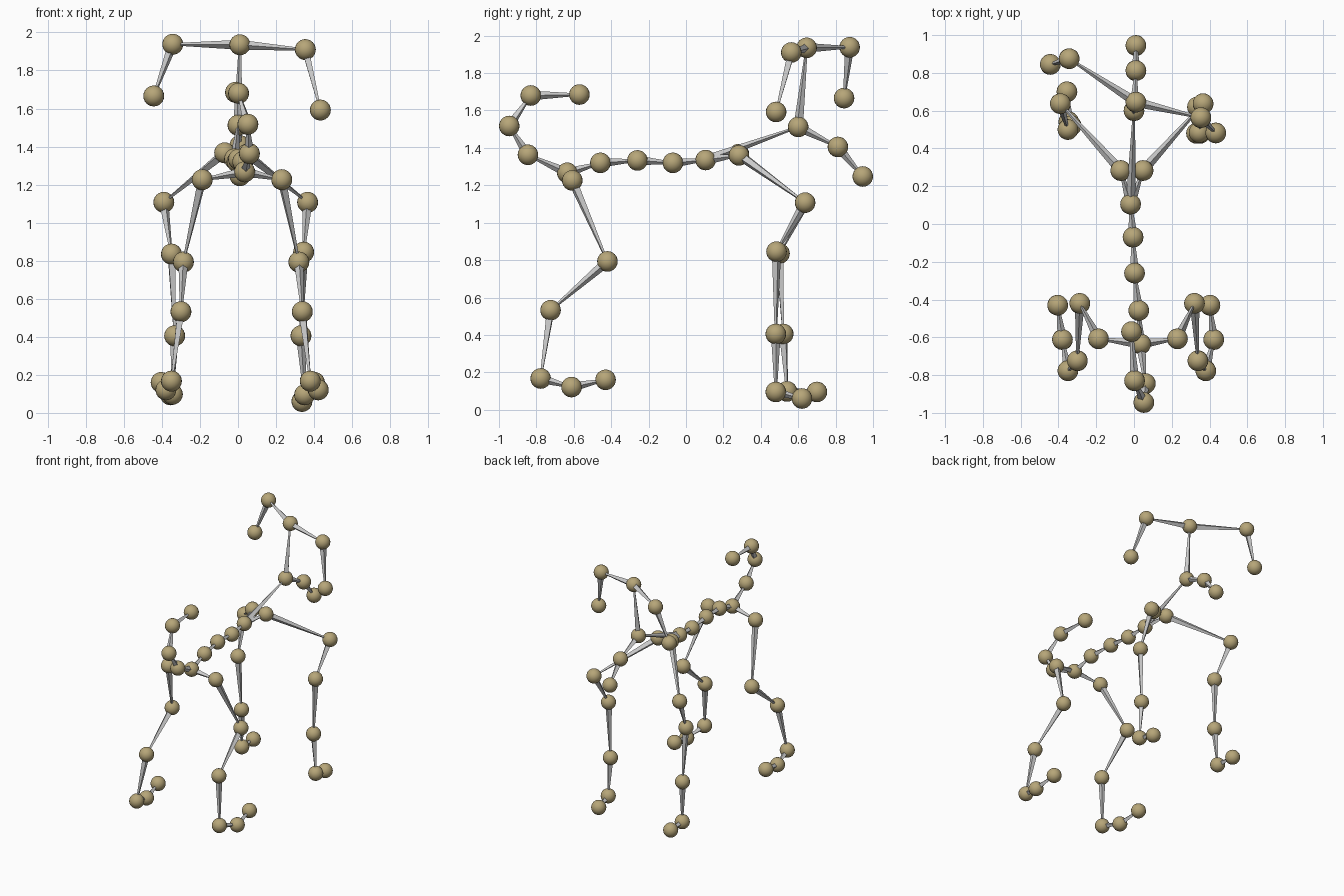
import bpy
from mathutils import Vector

if "Cube" in bpy.data.objects:
    bpy.data.objects.remove(bpy.data.objects["Cube"])

JOINT_R = 0.055
BONE_R, TIP_R = 0.026, 0.006

tan = bpy.data.materials.new("joint_tan")
tan.diffuse_color = (0.47, 0.38, 0.19, 1)
tan.use_nodes = True
tan.node_tree.nodes["Principled BSDF"].inputs["Base Color"].default_value = tan.diffuse_color


def joint(name, p):
    bpy.ops.mesh.primitive_uv_sphere_add(segments=20, ring_count=12, radius=JOINT_R, location=p)
    ob = bpy.context.object
    ob.name = name + "_joint"
    ob.data.materials.append(tan)
    bpy.ops.object.shade_smooth()


def bone(name, a, b):
    # four-sided spike, thick at the parent joint
    a, b = Vector(a), Vector(b)
    d = b - a
    bpy.ops.mesh.primitive_cone_add(vertices=4, radius1=BONE_R, radius2=TIP_R,
                                    depth=d.length, location=(a + b) / 2)
    ob = bpy.context.object
    ob.name = name + "_bone"
    ob.rotation_euler = d.to_track_quat('Z', 'Y').to_euler()


def chain(name, start, points):
    prev = start
    for i, p in enumerate(points):
        bone(f"{name}_{i + 1}", prev, p)
        joint(f"{name}_{i + 1}", p)
        prev = p


# spine, from pelvis to chest
pelvis = (0.035, -0.635, 1.267)
chest = (-0.018, 0.105, 1.335)
head = (0, 0.6, 1.512)
crown = (0.01, 0.645, 1.935)
joint("pelvis", pelvis)
chain("spine", pelvis, [(0.025, -0.458, 1.32), (0.003, -0.26, 1.333), (-0.005, -0.07, 1.32), chest])

# neck, muzzle and crown
chain("neck", chest, [head])
chain("muzzle", head, [(0.01, 0.812, 1.405), (0.01, 0.945, 1.247)])
chain("crown", head, [crown])

# horns
chain("horn_left", crown, [(-0.343, 0.875, 1.938), (-0.443, 0.845, 1.666)])
chain("horn_right", crown, [(0.354, 0.563, 1.91), (0.433, 0.482, 1.592)])

# tail
chain("tail", pelvis, [(0.06, -0.845, 1.363), (0.052, -0.945, 1.517),
                       (0.003, -0.83, 1.68), (-0.013, -0.57, 1.685)])

# front legs
chain("front_leg_left", chest, [(-0.07, 0.283, 1.367), (-0.39, 0.637, 1.107), (-0.35, 0.5, 0.835),
                                (-0.333, 0.52, 0.405), (-0.345, 0.54, 0.098), (-0.355, 0.7, 0.095)])
chain("front_leg_right", chest, [(0.048, 0.283, 1.36), (0.366, 0.637, 1.107), (0.345, 0.484, 0.845),
                                 (0.331, 0.48, 0.405), (0.35, 0.48, 0.095), (0.336, 0.62, 0.06)])

# hind legs: shared side profile, separate widths
profile = [(-0.608, 1.226), (-0.42, 0.793), (-0.724, 0.532), (-0.777, 0.167), (-0.612, 0.121), (-0.43, 0.16)]
widths = {"hind_leg_left": (-0.188, -0.287, -0.3, -0.35, -0.379, -0.404),
          "hind_leg_right": (0.23, 0.32, 0.338, 0.38, 0.422, 0.402)}
for name, xs in widths.items():
    chain(name, pelvis, [(x, y, z) for x, (y, z) in zip(xs, profile)])
